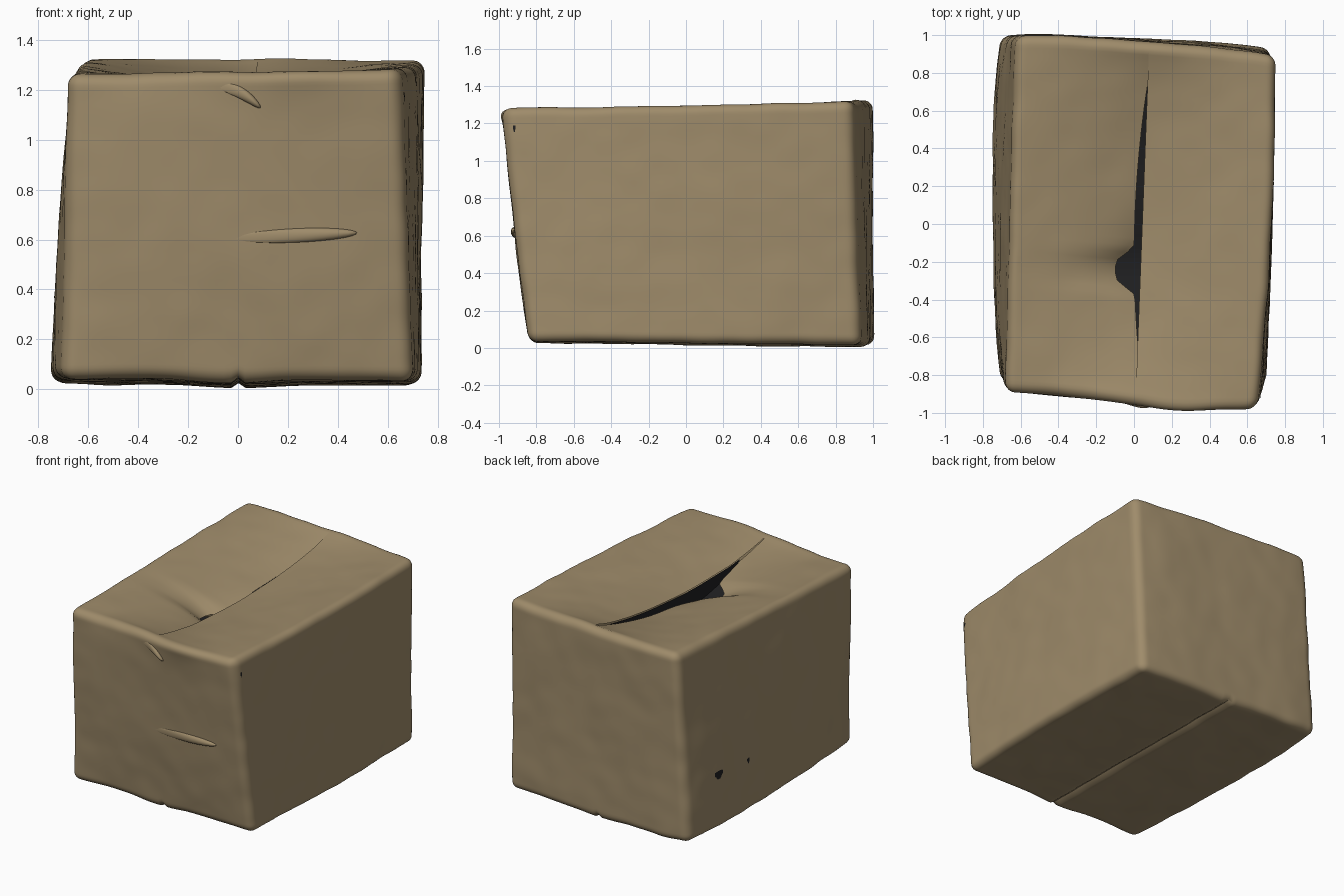
import bpy, bmesh, math
from mathutils import Vector, noise

cube = bpy.data.objects.get("Cube")
if cube:
    bpy.data.objects.remove(cube, do_unlink=True)


def material(name, rgb):
    m = bpy.data.materials.new(name)
    m.use_nodes = True
    m.diffuse_color = (*rgb, 1)
    bsdf = m.node_tree.nodes["Principled BSDF"]
    bsdf.inputs["Base Color"].default_value = (*rgb, 1)
    bsdf.inputs["Roughness"].default_value = 0.9
    return m


CARDBOARD = material("cardboard_tan", (0.345, 0.26, 0.145))
SHADOW = material("dark_interior", (0.014, 0.014, 0.015))

# Carton proportions: half sizes, edge radius and the eight leaning corners
HALF = Vector((0.69, 0.93, 0.63))
RADIUS = 0.05
CORNERS = {
    (-1, -1, -1): (-0.70, -0.83, 0.045), (1, -1, -1): (0.70, -0.84, 0.035),
    (-1, 1, -1): (-0.71, 0.995, 0.02), (1, 1, -1): (0.715, 0.93, 0.015),
    (-1, -1, 1): (-0.68, -0.89, 1.262), (1, -1, 1): (0.65, -0.99, 1.282),
    (-1, 1, 1): (-0.625, 0.995, 1.325), (1, 1, 1): (0.75, 0.89, 1.318),
}


def hump(x, centre, width):
    return math.exp(-((x - centre) / width) ** 2)


def gap_width(y):
    slit = 0.04 * max(0, 1 - ((y - 0.05) / 0.67) ** 2)
    return slit + 0.1 * math.exp(-((y + 0.245) / 0.095) ** 4)


def shape(u, v, w, side=0):
    """Map a point of the unit cube's surface onto the worn carton."""
    p = Vector((u * HALF.x, v * HALF.y, w * HALF.z))
    core = Vector([max(-h + RADIUS, min(h - RADIUS, q)) for q, h in zip(p, HALF)])
    if (p - core).length > 0:
        p = core + (p - core).normalized() * RADIUS
    a, b, c = (q / h for q, h in zip(p, HALF))
    pos = Vector()
    for key, corner in CORNERS.items():
        pos += Vector(corner) * ((1 + key[0] * a) * (1 + key[1] * b) * (1 + key[2] * c) / 8)
    left_flap = side < 0 or (side == 0 and u < 0)
    top, bottom = max(0, c) ** 6, max(0, -c) ** 6
    # top flaps meet on a slanting seam and sag towards it
    shift = 0.02 + 0.035 * (pos.y - b)
    shift -= gap_width(pos.y) if left_flap else 0
    pos.x += top * shift * (1 - abs(a))
    sag = 0.135 if left_flap else 0.105
    sag *= max(0, 1 - (b / 0.94) ** 2) ** 0.8 * (1 - abs(a)) ** 1.25
    if left_flap:
        sag += 0.05 * hump(pos.y, -0.22, 0.22) * (1 - abs(a)) ** 4
    pos.z -= top * sag
    pos.z += top * 0.012 * hump(a, 0.15, 0.2) * max(0, b) ** 8
    # bottom seam: shallow groove between two slightly drooping flaps
    pos.z += bottom * (0.02 * hump(a, 0, 0.02) - 0.014 * hump(a, 0, 0.25))
    # bulging walls, a pushed-out front rim and a blunted front corner
    if a < 0:
        pos.x += a * 0.045 * (1 - b ** 4) * (1 - ((c + 1) / 2) ** 2)
    else:
        pos.x += a * 0.025 * (1 - b * b)
    pos.y += max(0, b) * 0.022 * (1 - a ** 4)
    rim = max(0, c) ** 4 * (0.045 * hump(pos.x, 0.2, 0.27) - 0.03 * max(0, a) ** 16)
    pos.y -= max(0, -b) ** 3 * (0.022 * (1 - c * c) * (1 - a ** 4) + rim)
    wrinkle = noise.noise(pos * 3.1) * 0.006 + noise.noise(pos * 7) * 0.003
    pos += Vector((a, b, c)) * wrinkle
    return pos


def finish(bm, name, mat, angle=50):
    mesh = bpy.data.meshes.new(name)
    bm.to_mesh(mesh)
    bm.free()
    obj = bpy.data.objects.new(name, mesh)
    bpy.context.collection.objects.link(obj)
    mesh.materials.append(mat)
    bpy.ops.object.select_all(action="DESELECT")
    obj.select_set(True)
    bpy.context.view_layer.objects.active = obj
    bpy.ops.object.shade_smooth_by_angle(angle=math.radians(angle))
    return obj


# Carton: gridded cube, slit along the top seam, then warped
bm = bmesh.new()
bmesh.ops.create_cube(bm, size=2)
bmesh.ops.subdivide_edges(bm, edges=bm.edges[:], cuts=63, use_grid_fill=True)


def on_seam(vert):
    return abs(vert.co.x) < 1e-4 and vert.co.z > 0.999 and abs(vert.co.y) < 0.92


bmesh.ops.split_edges(bm, edges=[e for e in bm.edges if all(map(on_seam, e.verts))])
targets = []
for vert in bm.verts:
    side = 0
    if on_seam(vert):
        mean_x = sum(f.calc_center_median().x for f in vert.link_faces)
        side = -1 if mean_x < -1e-3 else 1
    uvw = [0.5 * t + 0.5 * math.sin(t * math.pi / 2) for t in vert.co]
    uvw[0] = 0 if abs(uvw[0]) < 1e-4 else uvw[0]
    targets.append(shape(*uvw, side))
for vert, target in zip(bm.verts, targets):
    vert.co = target
finish(bm, "carton", CARDBOARD)

# Dark trough seen through the open top seam
bm = bmesh.new()
rows = []
for i in range(61):
    v = -0.66 + 1.42 * i / 60
    low, high = shape(0, v, 1, -1), shape(0, v, 1, 1)
    rows.append([bm.verts.new(p) for p in (
        low + Vector((-0.06, 0, -0.03)),
        Vector((high.x + 0.006, high.y, low.z - 0.04)),
        high + Vector((0.006, 0, -0.012)))])
for r0, r1 in zip(rows, rows[1:]):
    for j in range(2):
        bm.faces.new((r0[j], r0[j + 1], r1[j + 1], r1[j]))
finish(bm, "seam_gap", SHADOW)


# Raised creases on the front wall, fading in from one end
def crease(name, start, end, depth, height, bow):
    bm = bmesh.new()
    bmesh.ops.create_uvsphere(bm, u_segments=24, v_segments=16, radius=1)
    for vert in bm.verts:
        x, y, z = vert.co
        f = (x + 1) / 2
        a = start[0] + (end[0] - start[0]) * f
        c = start[1] + (end[1] - start[1]) * f + bow * (1 - x * x)
        vert.co = shape(a, -1, c) + Vector((0, y * depth * f, z * height))
    return finish(bm, name, CARDBOARD)


crease("front_crease", (0.0, -0.08), (0.71, -0.05), 0.03, 0.028, 0)
crease("front_torn_tab", (-0.10, 0.90), (0.15, 0.77), 0.03, 0.025, 0.03)


# Small punctures laid on the side walls
def puncture(name, side, v, w, dv, dw):
    bm = bmesh.new()
    ring = []
    for i in range(10):
        t = math.tau * i / 10
        k = 1 + 0.2 * math.sin(3 * t)
        p = shape(side, v + dv * k * math.cos(t), w + dw * k * math.sin(t))
        ring.append(bm.verts.new(p + Vector((side * 0.004, 0, 0))))
    bm.faces.new(ring if side > 0 else ring[::-1])
    return finish(bm, name, SHADOW)


puncture("side_puncture_large", -1, 0.65, -0.42, 0.045, 0.045)
puncture("side_puncture_small", -1, 0.31, -0.45, 0.014, 0.03)
puncture("corner_puncture", 1, -0.945, 0.82, 0.008, 0.03)
